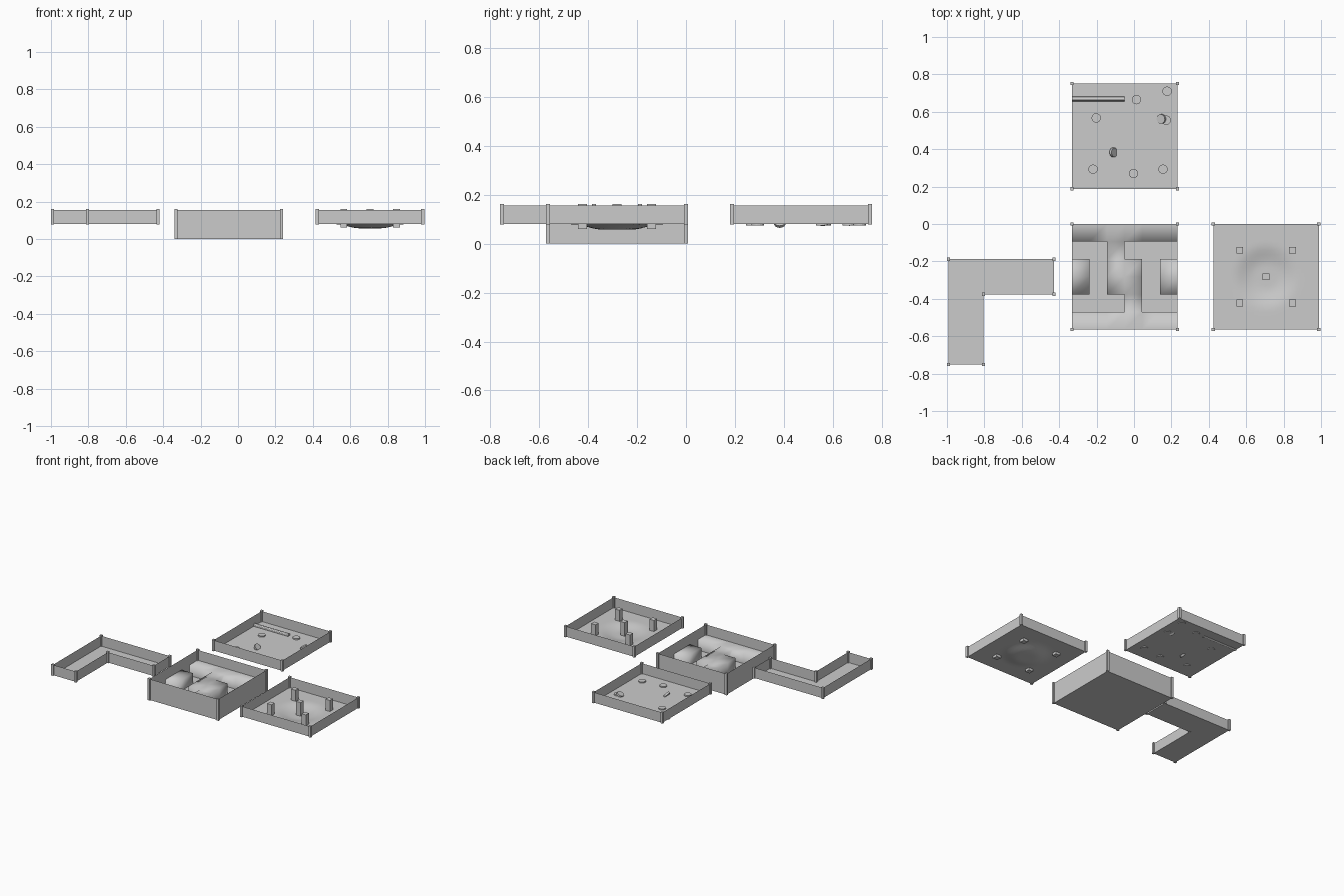
import bpy, bmesh, math
from mathutils import Matrix

if "Cube" in bpy.data.objects:
    bpy.data.objects.remove(bpy.data.objects["Cube"])

U = 0.094          # one grid square; each full tray is 6 x 6 squares
TOP = 0.155        # rim height
FLOOR = 0.079      # floor height of the shallow trays


def finish(name, bm, smooth=False):
    bmesh.ops.remove_doubles(bm, verts=bm.verts, dist=1e-5)
    bmesh.ops.recalc_face_normals(bm, faces=bm.faces)
    me = bpy.data.meshes.new(name)
    bm.to_mesh(me)
    bm.free()
    for p in me.polygons:
        p.use_smooth = smooth
    ob = bpy.data.objects.new(name, me)
    bpy.context.collection.objects.link(ob)
    return ob


def add_box(bm, x, y, z0, z1, w):
    m = Matrix.Translation((x, y, (z0 + z1) / 2)) @ Matrix.Diagonal((w, w, z1 - z0, 1))
    bmesh.ops.create_cube(bm, size=1, matrix=m)


def tray(name, outline, z0, floor=True):
    # Thin rim walls, an optional flat floor and a post on every corner
    bm = bmesh.new()
    lo = [bm.verts.new((x, y, z0)) for x, y in outline]
    hi = [bm.verts.new((x, y, TOP)) for x, y in outline]
    n = len(outline)
    for i in range(n):
        j = (i + 1) % n
        bm.faces.new((lo[i], lo[j], hi[j], hi[i]))
    if floor:
        bm.faces.new(lo[::-1])
    finish(name, bm)
    bm = bmesh.new()
    for x, y in outline:
        add_box(bm, x, y, z0 - 0.001 if z0 > 0.01 else 0, 0.161, 0.017)
    finish(name + "_posts", bm)


def square(x, y):
    s = 6 * U
    return [(x, y - s), (x + s, y - s), (x + s, y), (x, y)]


# L-shaped tray on the left
lx, ly = -0.992, -0.188
tray("corner_tray", [(lx, ly), (lx, ly - 6 * U), (lx + 2 * U, ly - 6 * U),
                     (lx + 2 * U, ly - 2 * U), (lx + 6 * U, ly - 2 * U),
                     (lx + 6 * U, ly)], FLOOR)

# Deep central tray with sunken winding channels between raised ground
cx, cy = -0.332, 0.0
tray("deep_tray", square(cx, cy), 0.0)
rows = ["TTTTTT", "PPTPPP", "TPTTPT", "TPTTPT", "PPPTPP", "TTTTTT"]


def raised(i, j):
    return 0 <= i < 6 and 0 <= j < 6 and rows[j][i] == "T"


bm = bmesh.new()


def quad(pts):
    bm.faces.new([bm.verts.new(p) for p in pts])


for j in range(6):
    for i in range(6):
        if not raised(i, j):
            continue
        x0, x1 = cx + i * U, cx + (i + 1) * U
        y1, y0 = cy - j * U, cy - (j + 1) * U
        quad([(x, y, FLOOR) for x, y in ((x0, y0), (x1, y0), (x1, y1), (x0, y1))])
        sides = [((i, j + 1), (x0, y0), (x1, y0)), ((i + 1, j), (x1, y0), (x1, y1)),
                 ((i, j - 1), (x1, y1), (x0, y1)), ((i - 1, j), (x0, y1), (x0, y0))]
        for (a, b), p, q in sides:
            inside = 0 <= a < 6 and 0 <= b < 6
            if inside and not raised(a, b):
                quad([(*p, 0.001), (*q, 0.001), (*q, FLOOR), (*p, FLOOR)])
finish("raised_ground", bm, True)

# Right tray: floor dips into a shallow bowl, five square pillars
rx, ry = 0.424, 0.0
tray("pillar_tray", square(rx, ry), FLOOR, floor=False)
mx, my = rx + 3 * U, ry - 3 * U
bm = bmesh.new()
bmesh.ops.create_grid(bm, x_segments=24, y_segments=24, size=3 * U,
                      matrix=Matrix.Translation((mx, my, FLOOR)))
for v in bm.verts:
    r = math.hypot(v.co.x - mx, v.co.y - my)
    t = min(max((r - 0.06) / 0.12, 0), 1)
    v.co.z -= 0.022 * (1 - t * t * (3 - 2 * t))
finish("bowl_floor", bm, True)
bm = bmesh.new()
d = 1.5 * U
for px, py in ((0, 0), (-d, -d), (d, -d), (-d, d), (d, d)):
    add_box(bm, mx + px, my + py, 0.06, 0.161, 0.036)
finish("pillars", bm)

# Back tray with scattered flat discs and a long rod
tray("scatter_tray", square(cx, 0.752), FLOOR)


def disc(bm, x, y, z, tilt_x=0, tilt_y=0):
    m = (Matrix.Translation((x, y, z)) @ Matrix.Rotation(tilt_x, 4, 'X')
         @ Matrix.Rotation(tilt_y, 4, 'Y'))
    bmesh.ops.create_cone(bm, cap_ends=True, segments=16, radius1=0.025,
                          radius2=0.025, depth=0.014, matrix=m)


bm = bmesh.new()
for x, y in ((0.013, 0.665), (0.177, 0.71), (-0.202, 0.567), (-0.219, 0.293),
             (-0.003, 0.27), (0.155, 0.293), (0.172, 0.555)):
    disc(bm, x, y, 0.081)
disc(bm, 0.146, 0.562, 0.09, 0.1, -0.5)
disc(bm, -0.11, 0.383, 0.088, 0, 0.9)
finish("discs", bm)
bm = bmesh.new()
bmesh.ops.create_cone(bm, cap_ends=True, segments=12, radius1=0.0125, radius2=0.0125,
                      depth=3 * U, matrix=Matrix.Translation((cx + 1.5 * U, 0.668, 0.085))
                      @ Matrix.Rotation(math.pi / 2, 4, 'Y'))
rod = finish("rod", bm)
bpy.context.view_layer.objects.active = rod
rod.select_set(True)
bpy.ops.object.shade_smooth_by_angle()
